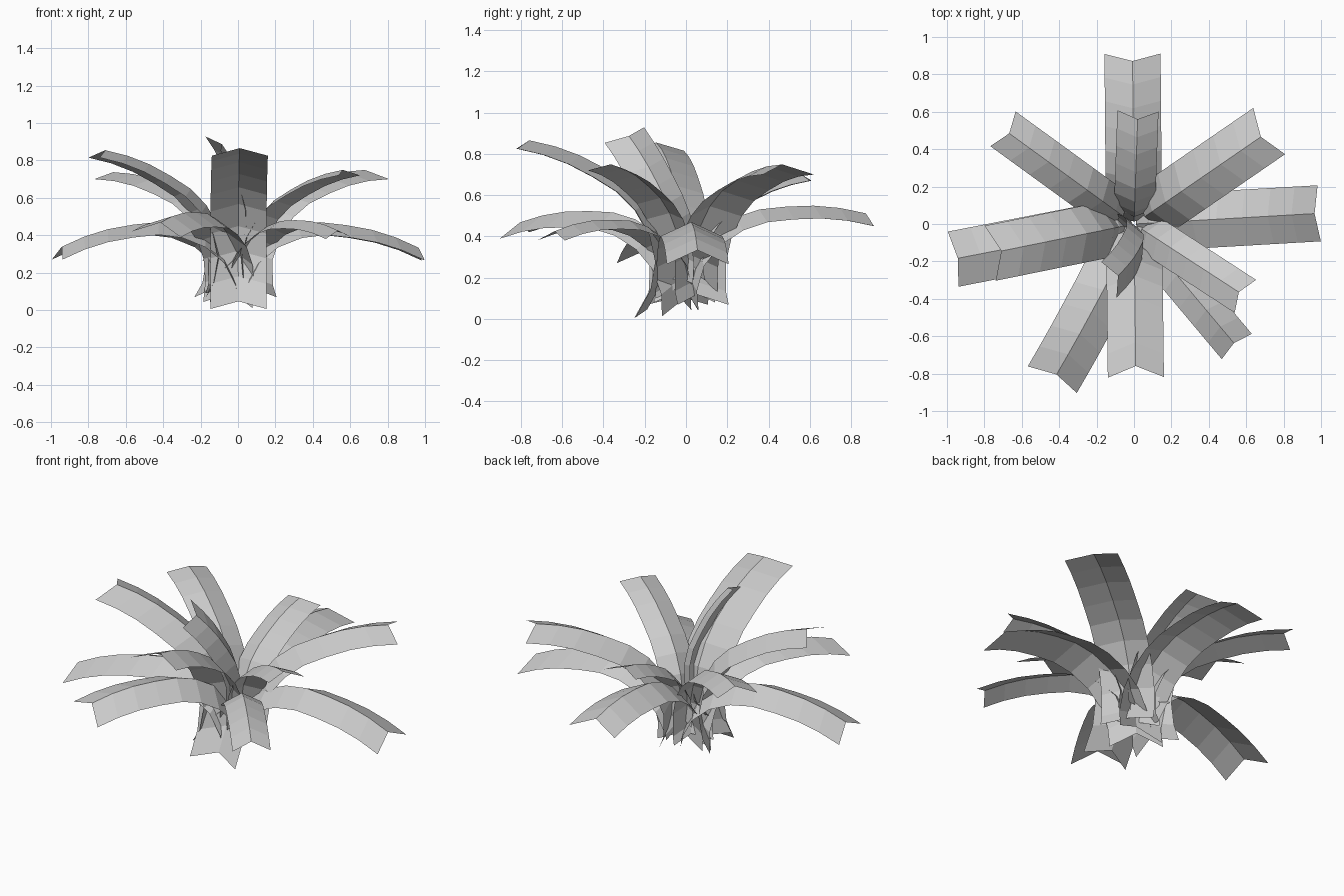
import bpy
from mathutils import Vector, Matrix
from math import radians, atan2, hypot

if "Cube" in bpy.data.objects:
    bpy.data.objects.remove(bpy.data.objects["Cube"])

# Side profile of one arched leaf edge (reach, height)
PROFILE = [(0.0, -0.02), (0.02, 0.13), (0.085, 0.25), (0.19, 0.335), (0.32, 0.385),
           (0.45, 0.40), (0.59, 0.385), (0.73, 0.36), (0.86, 0.32), (0.985, 0.265)]
PIVOT = Vector((0.05, 0, 0.28))
CREASE_TILT = radians(20)
tip = Vector((0.985, 0, 0.265)) - PIVOT


def trimmed(start):
    """Profile cut off below the given height."""
    for i, (a, b) in enumerate(zip(PROFILE, PROFILE[1:])):
        if b[1] > start + 0.02:
            t = (start - a[1]) / (b[1] - a[1])
            return [(a[0] + t * (b[0] - a[0]), start)] + PROFILE[i + 1:]


def make_leaf(name, azimuth, reach, height, width, roll, start, shift):
    """Tilt and scale the shared profile so its tip lands at (reach, height);
    start trims the base, shift pushes the base outward."""
    dx, dz = reach - PIVOT.x, height - PIVOT.z
    scale = hypot(dx, dz) / tip.length
    tilt = atan2(dz, dx) - atan2(tip.z, tip.x)
    crease = Matrix.Rotation(-CREASE_TILT, 3, 'Y') @ Vector((0, 0, 0.073 * width / 0.3))
    turn = Matrix.Rotation(-tilt, 3, 'Y')
    lean = Matrix.Rotation(radians(roll), 3, 'X')
    spin = Matrix.Rotation(radians(azimuth), 3, 'Z')
    up = Vector((0, 0, PIVOT.z))
    verts, faces = [], []
    for i, (r, z) in enumerate(trimmed(start)):
        p = (Vector((r, 0, z)) - PIVOT) * scale
        push = Vector((shift * (1 - r / 0.985), 0, 0))
        for side in (-1, 0, 1):
            q = p + Vector((0, side * width / 2, 0))
            if side == 0:
                q = q + crease
            q = turn @ q + PIVOT + push
            q = lean @ (q - up) + up
            verts.append(spin @ q)
        if i:
            a = 3 * (i - 1)
            faces += [(a, a + 3, a + 4, a + 1), (a + 1, a + 4, a + 5, a + 2)]
    mesh = bpy.data.meshes.new(name)
    mesh.from_pydata([tuple(v) for v in verts], [], faces)
    obj = bpy.data.objects.new(name, mesh)
    bpy.context.collection.objects.link(obj)


# Leaves: azimuth, tip reach, tip height, width, roll, base trim, base shift
LEAVES = [
    # broad drooping outer leaves
    (3.3, 0.992, 0.265, 0.30, 0, 0.1, 0.02), (191, 0.985, 0.27, 0.30, 0, 0.08, 0.02),
    (90.5, 0.91, 0.45, 0.30, 0, 0.03, 0.0), (241.5, 0.94, 0.405, 0.30, -6, 0.02, 0.02),
    # broad raised leaves
    (270.7, 0.82, 0.825, 0.30, 0, -0.02, 0.06), (191.5, 0.785, 0.815, 0.30, 0, 0.04, 0.05),
    (144, 0.866, 0.70, 0.23, 0, 0.08, 0.02), (34.5, 0.877, 0.70, 0.30, 0, 0.06, 0.03),
    # narrow inner leaves
    (-33, 0.71, 0.72, 0.21, 0, 0.14, 0.0), (-50, 0.855, 0.38, 0.21, 0, 0.15, 0.0),
    (88, 0.605, 0.67, 0.22, 0, 0.14, 0.0), (203, 0.24, 0.93, 0.22, -20, 0.12, 0.0),
]
for n, args in enumerate(LEAVES):
    make_leaf(f"leaf_{n + 1}", *args)
